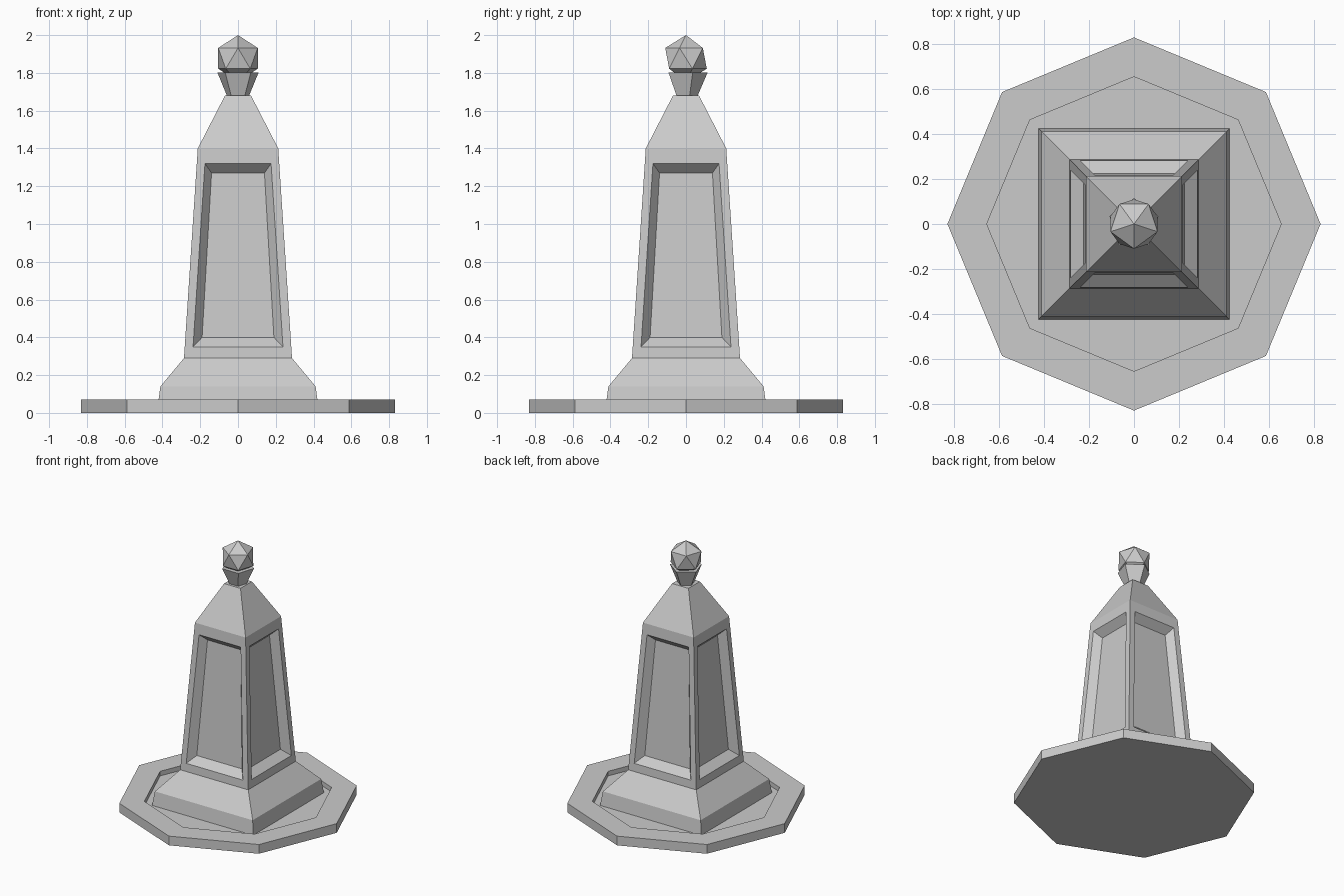
import bpy, bmesh
from math import sin, cos, pi
from mathutils import Matrix

if "Cube" in bpy.data.objects:
    bpy.data.objects.remove(bpy.data.objects["Cube"])


def finish(bm, name):
    bmesh.ops.remove_doubles(bm, verts=bm.verts, dist=0.0005)
    bmesh.ops.recalc_face_normals(bm, faces=bm.faces)
    mesh = bpy.data.meshes.new(name)
    bm.to_mesh(mesh)
    bm.free()
    obj = bpy.data.objects.new(name, mesh)
    bpy.context.collection.objects.link(obj)
    return obj


def bridge(bm, a, b):
    n = len(a)
    for i in range(n):
        j = (i + 1) % n
        bm.faces.new((a[i], a[j], b[j], b[i]))


def ring_stack(name, sides, start, profile):
    """Faceted solid from (radius, z) rings, capped at both ends."""
    bm = bmesh.new()
    rings = [[bm.verts.new((r * cos(start + 2 * pi * i / sides),
                            r * sin(start + 2 * pi * i / sides), z))
              for i in range(sides)] for r, z in profile]
    for a, b in zip(rings, rings[1:]):
        bridge(bm, a, b)
    bm.faces.new(rings[0])
    bm.faces.new(rings[-1])
    return finish(bm, name)


# Octagonal base plate with a sunken floor
ring_stack("base_plate", 8, 0, [(0.83, 0), (0.83, 0.07), (0.655, 0.07), (0.655, 0.035)])

# Square tapered pillar: four identical sides, each with a recessed panel
PROFILE = [(0.425, 0.035), (0.411, 0.14), (0.286, 0.29), (0.213, 1.40), (0.069, 1.68)]
PANEL_DEPTH = 0.055


def shaft_half(z):
    (h0, z0), (h1, z1) = PROFILE[2:4]
    return h0 + (h1 - h0) * (z - z0) / (z1 - z0)


bm = bmesh.new()


def trapezoid(rot, bottom, top, depth=0.0):
    """Quad on the shaft face; bottom and top are (half width, z)."""
    (wb, zb), (wt, zt) = bottom, top
    yb, yt = depth - shaft_half(zb), depth - shaft_half(zt)
    pts = [(-wb, yb, zb), (wb, yb, zb), (wt, yt, zt), (-wt, yt, zt)]
    return [bm.verts.new(rot @ Matrix.Translation(p).to_translation()) for p in pts]


for k in range(4):
    rot = Matrix.Rotation(k * pi / 2, 3, 'Z')
    outer = trapezoid(rot, PROFILE[2], PROFILE[3])
    rim = trapezoid(rot, (0.238, 0.35), (0.175, 1.32))
    floor = trapezoid(rot, (0.19, 0.40), (0.14, 1.27), PANEL_DEPTH)
    bridge(bm, outer, rim)
    bridge(bm, rim, floor)
    bm.faces.new(floor)
    # Plinth, shoulder slope and cap slope of this side
    for i in (0, 1, 3):
        (a, za), (b, zb) = PROFILE[i], PROFILE[i + 1]
        quad = [(-a, -a, za), (a, -a, za), (b, -b, zb), (-b, -b, zb)]
        bm.faces.new([bm.verts.new(rot @ Matrix.Translation(p).to_translation()) for p in quad])
# Top and bottom caps
for h, z in (PROFILE[0], PROFILE[-1]):
    bm.faces.new([bm.verts.new((sx * h, sy * h, z))
                  for sx, sy in ((-1, -1), (1, -1), (1, 1), (-1, 1))])
finish(bm, "pillar")

# Flared five-sided neck under the ball
ring_stack("finial_neck", 5, pi / 2, [(0.06, 1.675), (0.115, 1.803)])

# Faceted ball finial
bm = bmesh.new()
bmesh.ops.create_icosphere(bm, subdivisions=1, radius=0.123,
                           matrix=Matrix.Translation((0, 0, 1.877)) @ Matrix.Rotation(-pi / 2, 4, 'Z'))
finish(bm, "finial_ball")
